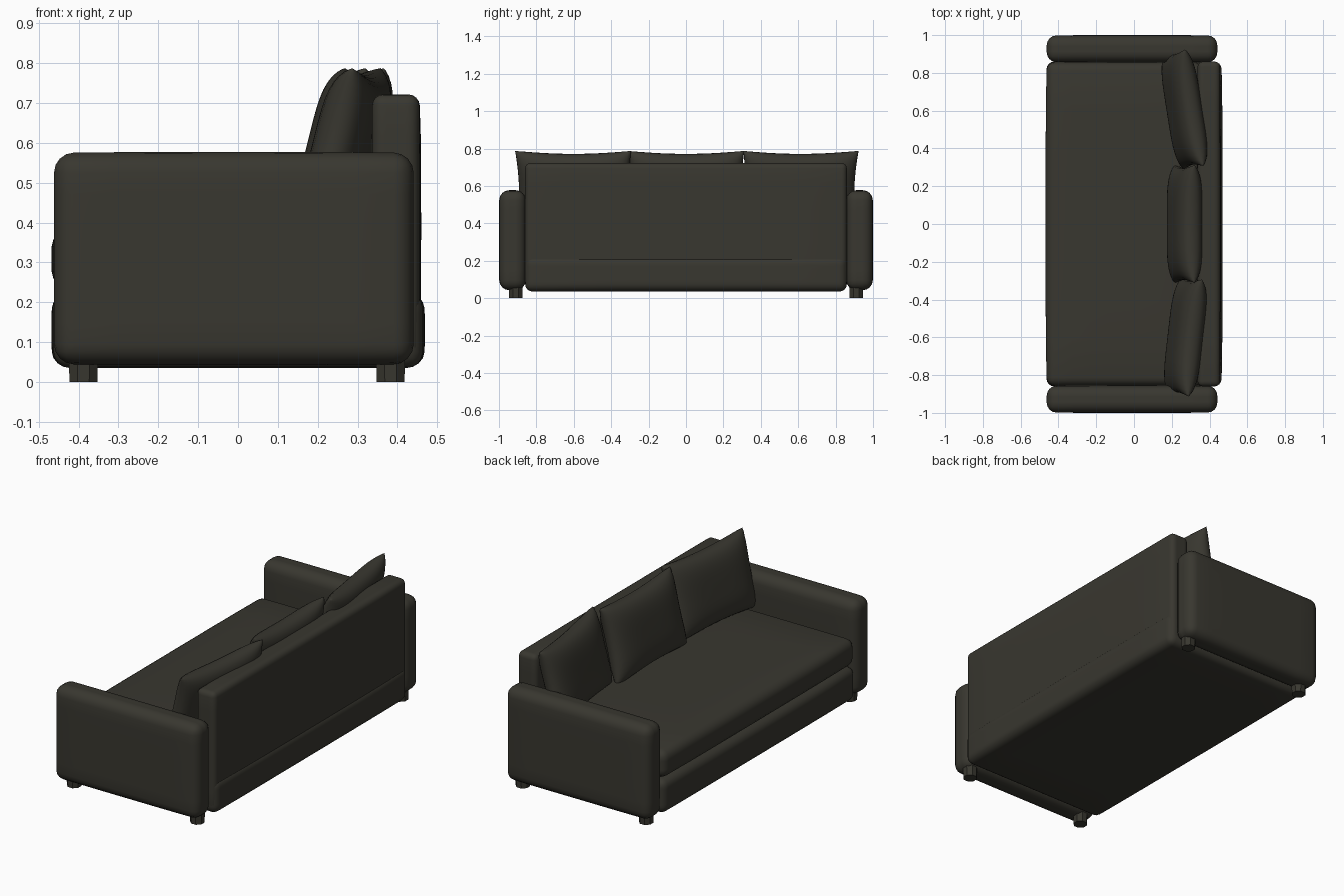
import bpy, bmesh, math
from mathutils import Matrix, Vector

if "Cube" in bpy.data.objects:
    bpy.data.objects.remove(bpy.data.objects["Cube"])

fabric = bpy.data.materials.new("dark olive fabric")
fabric.diffuse_color = (0.040, 0.038, 0.029, 1)
fabric.use_nodes = True
fabric.node_tree.nodes["Principled BSDF"].inputs["Base Color"].default_value = fabric.diffuse_color


def finish(bm, name, angle=40):
    bmesh.ops.recalc_face_normals(bm, faces=bm.faces[:])
    me = bpy.data.meshes.new(name)
    bm.to_mesh(me)
    bm.free()
    me.materials.append(fabric)
    ob = bpy.data.objects.new(name, me)
    bpy.context.collection.objects.link(ob)
    bpy.ops.object.select_all(action='DESELECT')
    ob.select_set(True)
    bpy.context.view_layer.objects.active = ob
    bpy.ops.object.shade_smooth_by_angle(angle=math.radians(angle))
    return ob


def soft_box(name, lo, hi, r, puff=(0, 0, 0), seg=4, cuts=8):
    """Rounded box whose faces swell outward by puff along each axis."""
    lo, hi = Vector(lo), Vector(hi)
    mid, half = (lo + hi) / 2, (hi - lo) / 2
    bm = bmesh.new()
    bmesh.ops.create_cube(bm, size=2)
    for v in bm.verts:
        v.co = Vector(v.co[i] * half[i] for i in range(3))
    bmesh.ops.bevel(bm, geom=bm.edges[:], offset=r, segments=seg,
                    profile=0.5, affect='EDGES')
    for axis in range(3):
        n = Vector((0, 0, 0))
        n[axis] = 1
        for k in range(1, cuts):
            p = n * (half[axis] - r) * (2 * k / cuts - 1)
            bmesh.ops.bisect_plane(bm, geom=bm.verts[:] + bm.edges[:] + bm.faces[:],
                                   plane_co=p, plane_no=n, dist=1e-5)
    for v in bm.verts:
        t = [v.co[i] / half[i] for i in range(3)]
        for i in range(3):
            a, b = t[(i + 1) % 3], t[(i + 2) % 3]
            v.co[i] += puff[i] * t[i] * (1 - a ** 4) * (1 - b ** 4)
        v.co += mid
    return finish(bm, name)


def pillow(name, centre, yaw, tilt, w=0.312, h=0.212, d=0.072, n=20):
    """Stuffed pillow with pinched corners, leaning on the backrest."""
    bm = bmesh.new()
    for side in (-1, 1):
        grid = bmesh.ops.create_grid(bm, x_segments=n, y_segments=n, size=1)["verts"]
        for vert in grid:
            u = math.sin(vert.co.x * math.pi / 2)
            v = math.sin(vert.co.y * math.pi / 2)
            t = (max(0, 1 - u ** 4) * max(0, 1 - v ** 4)) ** 0.45
            vert.co = (side * d * t,
                       w * u * (1 - 0.05 * (1 - v * v)),
                       h * v * (1 - 0.09 * (1 - u * u)))
    bmesh.ops.remove_doubles(bm, verts=bm.verts[:], dist=1e-4)
    m = (Matrix.Translation(centre) @ Matrix.Rotation(math.radians(yaw), 4, 'Z')
         @ Matrix.Rotation(math.radians(tilt), 4, 'Y'))
    bmesh.ops.transform(bm, matrix=m, verts=bm.verts[:])
    return finish(bm, name, 80)


# Body: base, seat cushion, backrest
soft_box("base", (-0.462, -0.86, 0.035), (0.463, 0.86, 0.225), 0.04, (0.006, 0, 0))
soft_box("seat_cushion", (-0.462, -0.857, 0.232), (0.36, 0.857, 0.385), 0.045, (0.006, 0, 0.012))
soft_box("backrest", (0.337, -0.86, 0.06), (0.455, 0.86, 0.722), 0.028, (0.005, 0, 0))

# Arms and feet
for s, side in ((1, "left"), (-1, "right")):
    y0, y1 = sorted((s * 0.858, s * 0.997))
    soft_box(side + "_arm", (-0.462, y0, 0.045), (0.441, y1, 0.575), 0.05, (0, 0.003, 0.002))
    for x, end in ((-0.388, "front"), (0.383, "back")):
        bm = bmesh.new()
        bmesh.ops.create_cone(bm, cap_ends=True, segments=8, radius1=0.038, radius2=0.040, depth=0.08,
                              matrix=Matrix.Translation((x, s * 0.91, 0.04))
                              @ Matrix.Rotation(math.pi / 8, 4, 'Z'))
        finish(bm, f"{side}_{end}_foot", 30)

# Loose pillows
pillow("left_pillow", (0.267, 0.607, 0.582), 9, 14)
pillow("middle_pillow", (0.268, 0.0, 0.582), 0, 14)
pillow("right_pillow", (0.272, -0.598, 0.582), -6.5, 14)
